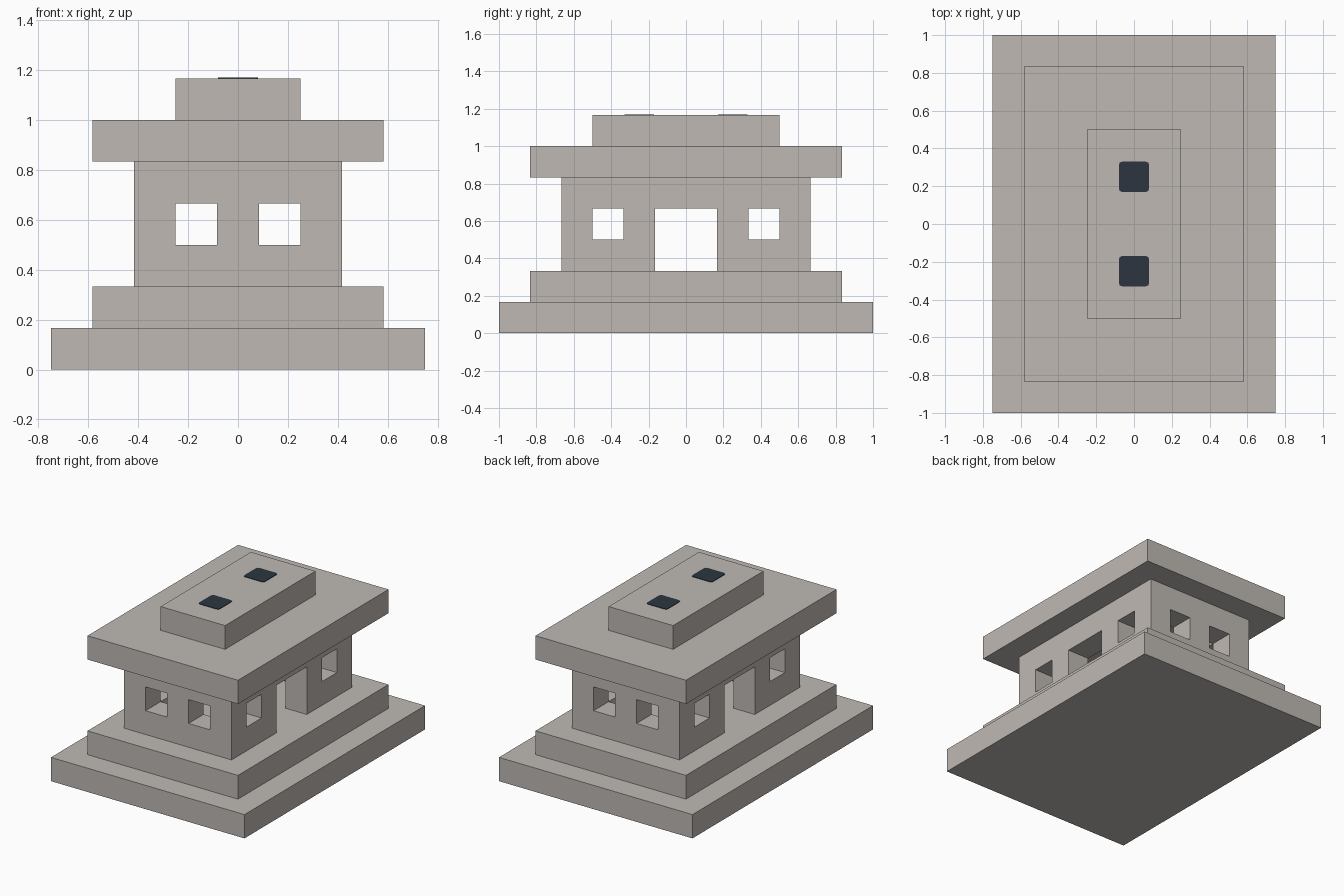
import bpy
import bmesh

if "Cube" in bpy.data.objects:
    bpy.data.objects.remove(bpy.data.objects["Cube"], do_unlink=True)

U = 1 / 6  # block module: every size below is in modules


def material(name, rgb):
    mat = bpy.data.materials.new(name)
    mat.use_nodes = True
    mat.diffuse_color = (*rgb, 1)
    mat.node_tree.nodes["Principled BSDF"].inputs["Base Color"].default_value = (*rgb, 1)
    return mat


stone = material("warm grey stone", (0.52, 0.485, 0.456))
slate = material("dark slate", (0.025, 0.036, 0.051))


def box(name, size, centre, mat=stone, corner=0):
    """Box resting on centre z; corner chamfers its upright edges."""
    bm = bmesh.new()
    bmesh.ops.create_cube(bm, size=1)
    for v in bm.verts:
        v.co.z += 0.5
        v.co = [(v.co[i] * size[i] + centre[i]) * U for i in range(3)]
    if corner:
        upright = [e for e in bm.edges
                   if abs(e.verts[0].co.z - e.verts[1].co.z) > 1e-5]
        bmesh.ops.bevel(bm, geom=upright, offset=corner * U, segments=2,
                        profile=0.5, affect='EDGES')
    mesh = bpy.data.meshes.new(name)
    bm.to_mesh(mesh)
    bm.free()
    mesh.materials.append(mat)
    obj = bpy.data.objects.new(name, mesh)
    bpy.context.collection.objects.link(obj)
    return obj


def cut(target, cutter):
    cutter.hide_render = True
    mod = target.modifiers.new("opening", 'BOOLEAN')
    mod.operation = 'DIFFERENCE'
    mod.solver = 'EXACT'
    mod.object = cutter
    bpy.context.view_layer.objects.active = target
    bpy.ops.object.modifier_apply(modifier=mod.name)
    bpy.data.objects.remove(cutter, do_unlink=True)


# Stepped base
box("lower_step", (9, 12, 1), (0, 0, 0))
box("upper_step", (7, 10, 1), (0, 0, 1))

# Hollow chamber with a doorway through both long sides
walls = box("chamber_walls", (5, 8, 3), (0, 0, 2))
cut(walls, box("room_cutter", (3, 6, 5), (0, 0, 1)))
cut(walls, box("doorway_cutter", (7, 2, 3), (0, 0, 1)))

# Window pairs, each cutter passing through opposite walls
for side in (-1, 1):
    cut(walls, box("end_window_cutter", (1, 10, 1), (side, 0, 3)))
    cut(walls, box("side_window_cutter", (7, 1, 1), (0, 2.5 * side, 3)))

# Overhanging roof and raised cap
box("roof_slab", (7, 10, 1), (0, 0, 5))
box("roof_cap", (3, 6, 1), (0, 0, 6))

# Dark inlays on the cap
for name, y in (("front_inlay", -1.5), ("back_inlay", 1.5)):
    box(name, (0.96, 0.96, 0.02), (0, y, 7), slate, corner=0.1)
